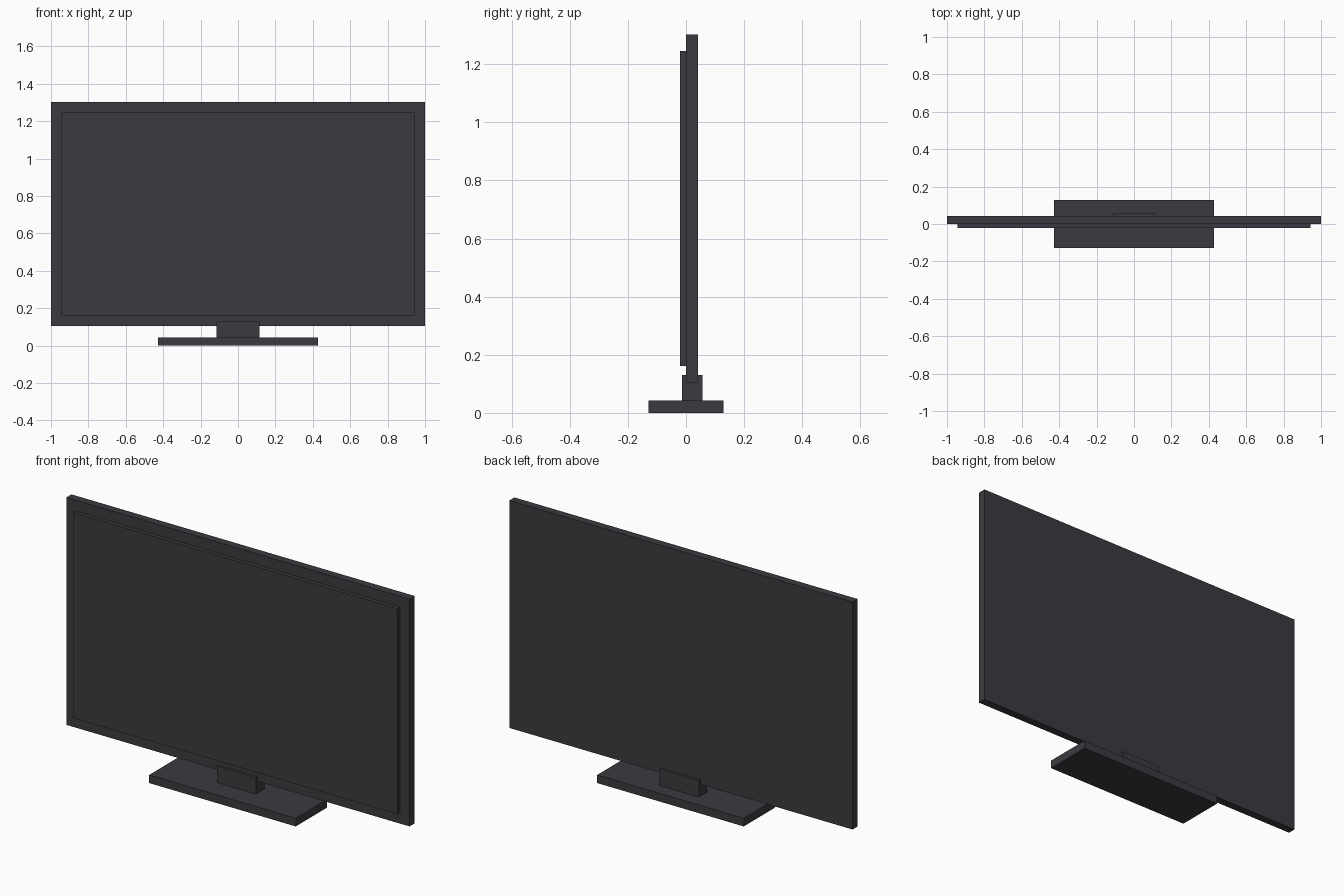
import bpy

if "Cube" in bpy.data.objects:
    bpy.data.objects.remove(bpy.data.objects["Cube"])

# One dark plastic for every part
plastic = bpy.data.materials.new("dark_charcoal_plastic")
plastic.diffuse_color = (0.045, 0.042, 0.050, 1.0)
plastic.use_nodes = True
plastic.node_tree.nodes["Principled BSDF"].inputs["Base Color"].default_value = plastic.diffuse_color


def box(name, x, y, z):
    """Flat-faced box spanning the given (min, max) ranges."""
    bpy.ops.mesh.primitive_cube_add(size=1)
    ob = bpy.context.object
    ob.name = name
    spans = (x, y, z)
    for v in ob.data.vertices:
        v.co = [lo if c < 0 else hi for c, (lo, hi) in zip(v.co, spans)]
    ob.data.materials.append(plastic)
    return ob


# Stand
box("stand_base", (-0.427, 0.427), (-0.129, 0.129), (0.0, 0.043))
box("stand_neck", (-0.114, 0.114), (-0.014, 0.056), (0.043, 0.13))

# Cabinet with the raised screen on its front
box("cabinet", (-1.0, 1.0), (0.0, 0.042), (0.104, 1.302))
box("screen", (-0.944, 0.944), (-0.021, 0.0), (0.162, 1.245))
